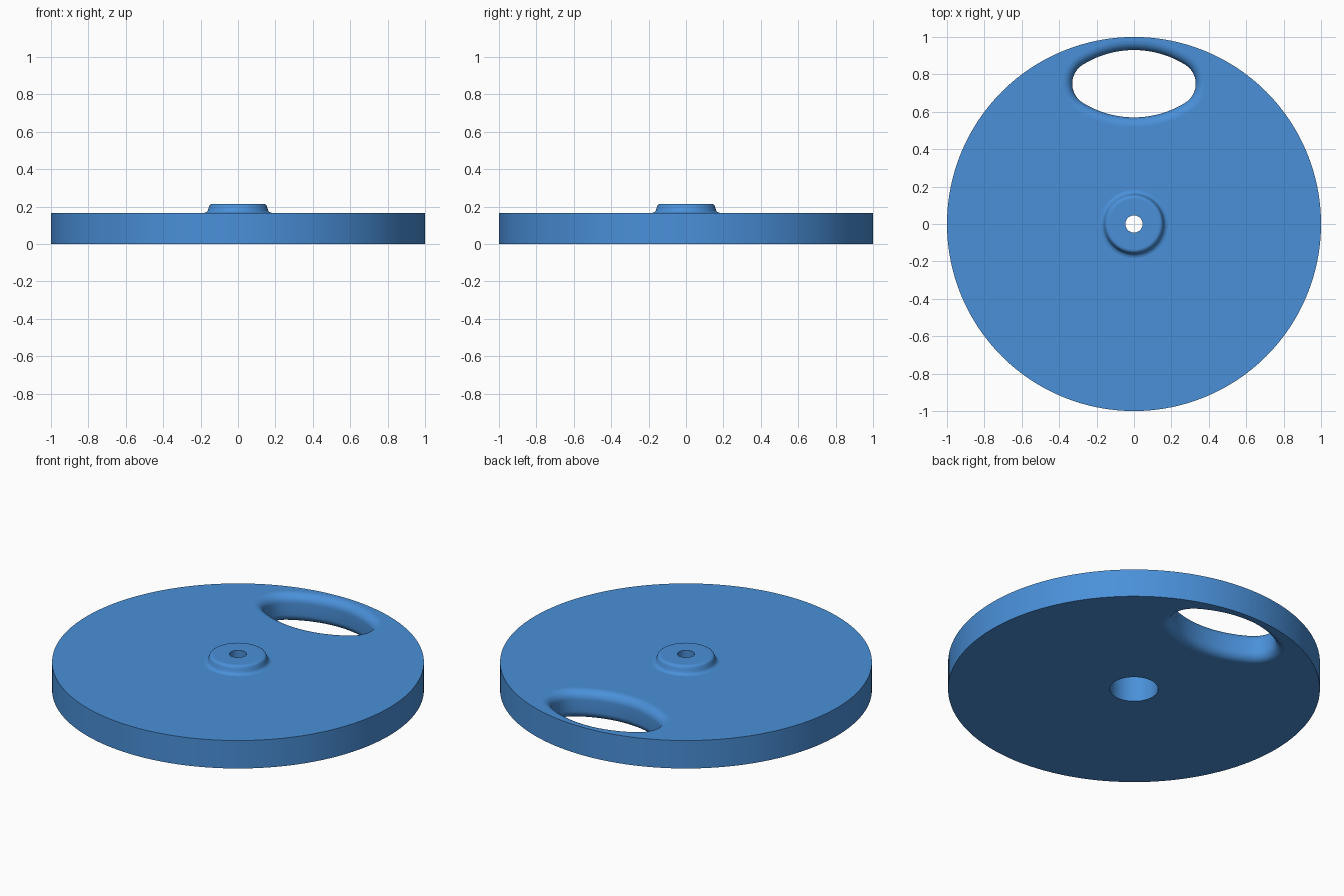
import bpy, bmesh, math

if "Cube" in bpy.data.objects:
    bpy.data.objects.remove(bpy.data.objects["Cube"])

THICK, SEGS = 0.166, 128
HOLE_Y, HOLE_HALF_X, HOLE_HALF_Y, END_R = 0.75, 0.33, 0.18, 0.12
FILLET = 0.05

bm = bmesh.new()


def circle(r, z, n=SEGS):
    return [(r * math.cos(2 * math.pi * i / n), r * math.sin(2 * math.pi * i / n), z) for i in range(n)]


def oval(d, z):
    """Four-arc oval, grown outwards by d."""
    cx = HOLE_HALF_X - END_R
    side_r = (cx ** 2 + HOLE_HALF_Y ** 2 - END_R ** 2) / (2 * (HOLE_HALF_Y - END_R))
    cy = side_r - HOLE_HALF_Y
    a = math.atan2(cy, cx)                      # where the arcs meet
    arcs = [(cx, 0, END_R, -a, a), (0, -cy, side_r, a, math.pi - a),
            (-cx, 0, END_R, math.pi - a, math.pi + a), (0, cy, side_r, math.pi + a, 2 * math.pi - a)]
    pts = []
    for x, y, r, start, end in arcs:
        for i in range(20):
            t = start + (end - start) * i / 20
            pts.append((x + (r + d) * math.cos(t), HOLE_Y + y + (r + d) * math.sin(t), z))
    return pts


def loft(rings):
    """Skin a list of rings; return the first and last edge loops."""
    loops = [[bm.verts.new(p) for p in ring] for ring in rings]
    for lo, hi in zip(loops, loops[1:]):
        for i in range(len(lo)):
            j = (i + 1) % len(lo)
            bm.faces.new((lo[i], lo[j], hi[j], hi[i])).smooth = True
    return [[bm.edges.get((l[i - 1], l[i])) for i in range(len(l))] for l in (loops[0], loops[-1])]


def cap(*edge_loops):
    """Flat face area between edge loops."""
    bmesh.ops.triangle_fill(bm, use_beauty=True, use_dissolve=False,
                            edges=[e for loop in edge_loops for e in loop])


# Outer rim
rim_low, rim_top = loft([circle(1, 0), circle(1, THICK)])

# Oval finger hole, rounded over at both ends
steps = [i * math.pi / 16 for i in range(9)]
profile = [(FILLET * (1 - math.sin(t)), FILLET * (1 - math.cos(t))) for t in steps]
hole_low, hole_top = loft([oval(d, z) for d, z in profile]
                          + [oval(d, THICK - z) for d, z in reversed(profile)])

# Raised boss with a soft foot and rounded shoulder
boss = [(0.182, THICK), (0.172, 0.168), (0.165, 0.173), (0.161, 0.180), (0.157, 0.194),
        (0.154, 0.203), (0.150, 0.209), (0.144, 0.213), (0.136, 0.214)]
boss_low, boss_top = loft([circle(r, z, 64) for r, z in boss])

# Small through hole opening into a wide blind bore below
pin_top, pin_low = loft([circle(0.046, 0.214, 64), circle(0.046, 0.165, 64)])
bore_top, bore_low = loft([circle(0.13, 0.165, 64), circle(0.13, 0, 64)])

cap(rim_top, hole_top, boss_low)
cap(boss_top, pin_top)
cap(pin_low, bore_top)
cap(rim_low, hole_low, bore_low)
bmesh.ops.recalc_face_normals(bm, faces=bm.faces)

mesh = bpy.data.meshes.new("round_plate")
bm.to_mesh(mesh)
bm.free()
plate = bpy.data.objects.new("round_plate", mesh)
bpy.context.collection.objects.link(plate)

blue = bpy.data.materials.new("blue")
blue.diffuse_color = (0.068, 0.279, 0.694, 1)
blue.use_nodes = True
blue.node_tree.nodes["Principled BSDF"].inputs["Base Color"].default_value = blue.diffuse_color
mesh.materials.append(blue)
